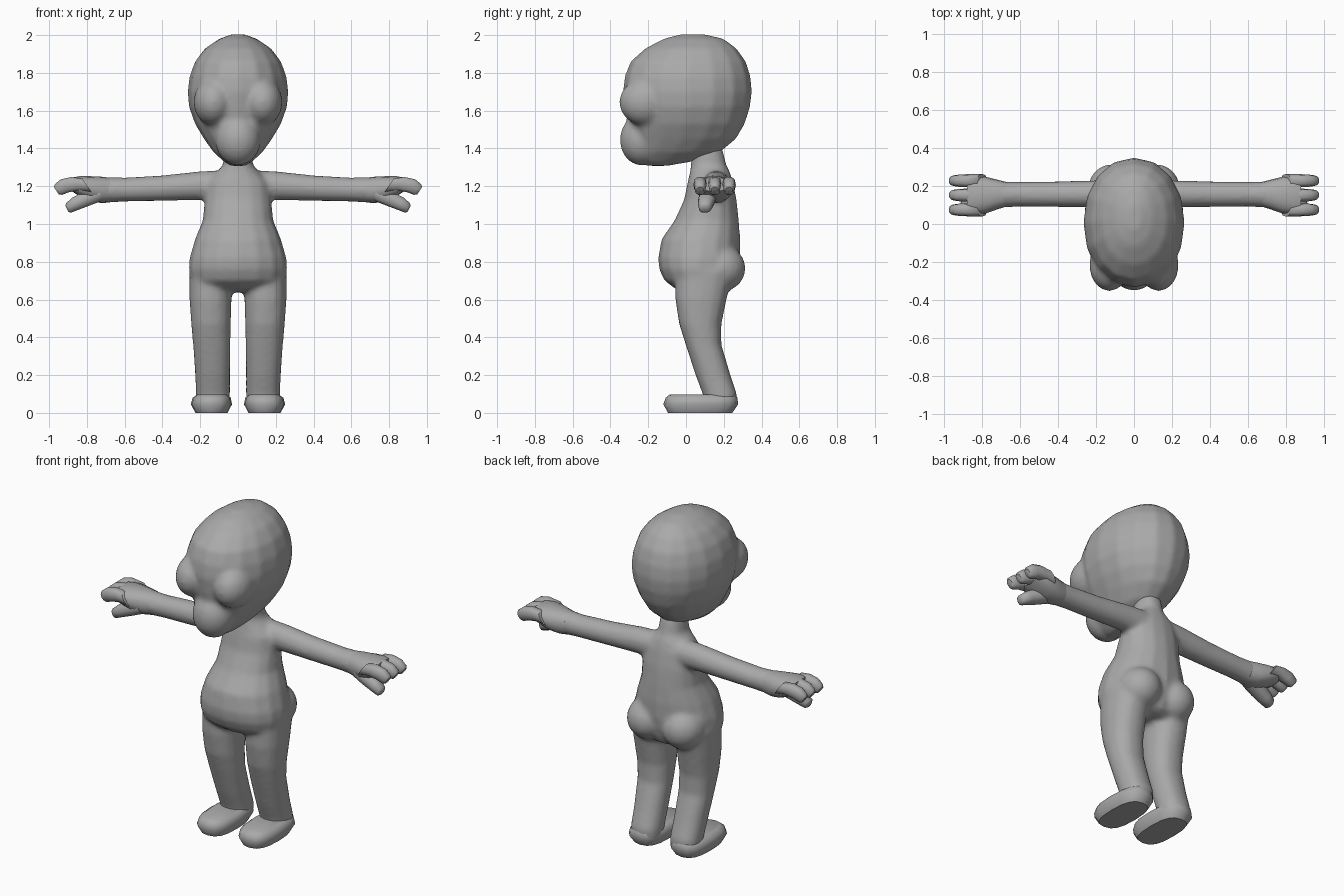
import bpy, bmesh, math
from mathutils import Vector

if "Cube" in bpy.data.objects:
    bpy.data.objects.remove(bpy.data.objects["Cube"])

grey = bpy.data.materials.new("clay grey")
grey.diffuse_color = (0.4, 0.4, 0.4, 1)
grey.use_nodes = True
grey.node_tree.nodes["Principled BSDF"].inputs["Base Color"].default_value = grey.diffuse_color


def power(t, n):
    return math.copysign(abs(t) ** (2 / n), t)


def ring(c, u, v, n=2.0, sides=16):
    """Closed rounded section around c, spanned by half-axes u and v."""
    c, u, v = Vector(c), Vector(u), Vector(v)
    angles = [2 * math.pi * i / sides for i in range(sides)]
    return [c + u * power(math.cos(a), n) + v * power(math.sin(a), n) for a in angles]


def flat_ring(z, y0, y1, x0, x1, n=2.0):
    """Horizontal section from its extents."""
    return ring(((x0 + x1) / 2, (y0 + y1) / 2, z), ((x1 - x0) / 2, 0, 0),
                (0, (y1 - y0) / 2, 0), n)


def finish(name, bm):
    bmesh.ops.recalc_face_normals(bm, faces=bm.faces)
    me = bpy.data.meshes.new(name)
    bm.to_mesh(me)
    bm.free()
    me.materials.append(grey)
    ob = bpy.data.objects.new(name, me)
    bpy.context.collection.objects.link(ob)
    return ob


def loft(name, rings):
    bm = bmesh.new()
    loops = [[bm.verts.new(p) for p in r] for r in rings]
    k = len(loops[0])
    for a, b in zip(loops, loops[1:]):
        for i in range(k):
            bm.faces.new((a[i], a[(i + 1) % k], b[(i + 1) % k], b[i]))
    bm.faces.new(loops[0])
    bm.faces.new(loops[-1])
    return finish(name, bm)


def ball(name, c, r):
    bm = bmesh.new()
    bmesh.ops.create_uvsphere(bm, u_segments=24, v_segments=16, radius=1)
    for v in bm.verts:
        v.co = Vector(c) + Vector([v.co[i] * r[i] for i in range(3)])
    return finish(name, bm)


def activate(obs):
    bpy.ops.object.select_all(action='DESELECT')
    for o in obs:
        o.select_set(True)
    bpy.context.view_layer.objects.active = obs[0]


def smooth(ob, angle=50):
    activate([ob])
    bpy.ops.object.shade_smooth_by_angle(angle=math.radians(angle))


def fuse(name, obs, voxel, steps):
    """Merge overlapping volumes into one softly blended skin."""
    activate(obs)
    bpy.ops.object.join()
    ob = bpy.context.view_layer.objects.active
    ob.name = name
    m = ob.modifiers.new("blend", 'REMESH')
    m.mode, m.voxel_size = 'VOXEL', voxel
    s = ob.modifiers.new("soften", 'SMOOTH')
    s.factor, s.iterations = 0.5, steps
    for mod in ("blend", "soften"):
        bpy.ops.object.modifier_apply(modifier=mod)
    if not ob.data.materials:
        ob.data.materials.append(grey)
    smooth(ob, 80)
    return ob


# Head: skull, bulging eyes and muzzle
skull = [(1.308, -.20, -.10, .04), (1.33, -.25, .03, .075), (1.38, -.29, .18, .13),
         (1.45, -.30, .265, .18), (1.53, -.31, .312, .228), (1.62, -.325, .34, .26),
         (1.70, -.335, .35, .267), (1.78, -.325, .343, .257), (1.86, -.295, .318, .228),
         (1.93, -.215, .268, .175), (1.98, -.12, .2, .1), (2.004, -.03, .1, .035)]
head = [loft("skull", [flat_ring(z, a, b, -w, w, 2.1) for z, a, b, w in skull])]
for s in (-1, 1):
    head.append(ball("eye", (s * .13, -.215, 1.645), (.105, .138, .125)))
head.append(ball("muzzle", (0, -.235, 1.445), (.12, .115, .135)))
fuse("head", head, .016, 3)

# Body: torso, buttocks, arms and legs
trunk = [(.64, .0, .2, .2), (.66, -.06, .24, .235), (.70, -.115, .26, .253),
         (.76, -.142, .275, .262), (.82, -.148, .285, .257), (.92, -.13, .287, .228),
         (1.02, -.06, .28, .187), (1.13, -.01, .268, .177), (1.22, .008, .25, .165),
         (1.27, .02, .235, .12), (1.31, .025, .215, .08), (1.41, .03, .19, .07)]
arm = [(.08, .16, 1.205, .075, .08), (.2, .158, 1.203, .072, .077),
       (.4, .157, 1.19, .068, .068), (.6, .157, 1.182, .066, .064),
       (.72, .155, 1.18, .07, .07)]
leg = [(.75, -.06, .25, .03, .257), (.6, -.057, .215, .034, .257),
       (.47, -.037, .188, .038, .248), (.36, -.002, .188, .04, .238),
       (.2, .05, .236, .042, .227), (.1, .088, .27, .042, .223), (.03, .1, .265, .045, .22)]
body = [loft("torso", [flat_ring(z, a, b, -w, w, 2.15) for z, a, b, w in trunk])]
for s in (-1, 1):
    body.append(ball("buttock", (s * .118, .18, .765), (.125, .135, .125)))
    body.append(loft("arm", [ring((s * x, y, z), (0, a, 0), (0, 0, b))
                             for x, y, z, a, b in arm]))
    body.append(loft("leg", [flat_ring(z, a, b, s * i, s * o, 2.3)
                             for z, a, b, i, o in leg]))
fuse("body", body, .015, 4)

# Hands and feet
palm = [(.67, .157, 1.18, .064, .064), (.72, .155, 1.18, .078, .07),
        (.78, .152, 1.187, .096, .066), (.84, .15, 1.2, .1, .053), (.88, .15, 1.21, .09, .036)]
finger = [(.80, 1.205, .042), (.86, 1.213, .041), (.915, 1.203, .039),
          (.95, 1.183, .033), (.962, 1.176, .022)]
thumb = [(.73, .125, 1.165, .05), (.80, .112, 1.135, .047), (.86, .105, 1.108, .042),
         (.898, .1, 1.085, .033), (.906, .1, 1.08, .02)]
foot = [(0, -.095, .245, .055, .225), (.045, -.12, .276, .032, .25),
        (.08, -.108, .272, .038, .24), (.098, -.085, .262, .06, .215)]
for s, side in ((-1, "left"), (1, "right")):
    smooth(loft(side + "_palm", [ring((s * x, y, z), (0, a, 0), (0, 0, b), 2.3)
                                 for x, y, z, a, b in palm]))
    for i, y in enumerate((.075, .152, .228)):
        # finger sections lean so the tip droops
        smooth(loft(f"{side}_finger_{i + 1}",
                    [ring((s * x, y, z), (0, .034 * r / .04, 0),
                          (s * r * .6, 0, r * .9), 2.5, 10) for x, z, r in finger]))
    smooth(loft(side + "_thumb", [ring((s * x, y, z), (0, r, 0),
                                       (s * r * .4, 0, r * .8), 2.4, 10)
                                  for x, y, z, r in thumb]))
    smooth(loft(side + "_foot", [flat_ring(z, a, b, s * i, s * o, 2.7)
                                 for z, a, b, i, o in foot]))
